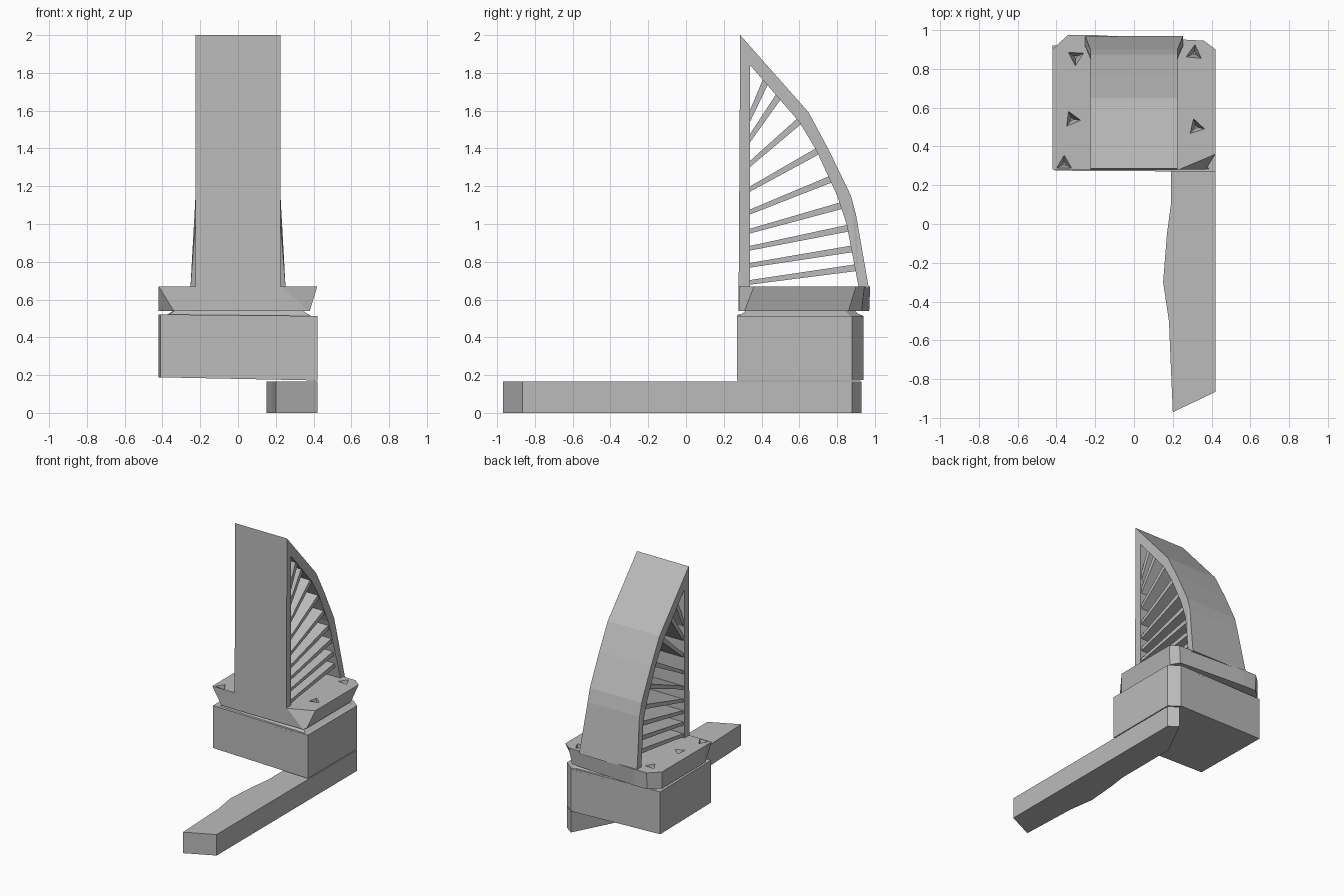
import bpy, bmesh
from mathutils import Vector

cube = bpy.data.objects.get("Cube")
if cube:
    bpy.data.objects.remove(cube)

grey = bpy.data.materials.new("plain grey")
grey.use_nodes = True
grey.diffuse_color = (0.5, 0.5, 0.5, 1)
grey.node_tree.nodes["Principled BSDF"].inputs["Base Color"].default_value = grey.diffuse_color


def loft(name, lower, upper):
    """Solid between two matching loops of 3D points."""
    bm = bmesh.new()
    a = [bm.verts.new(p) for p in lower]
    b = [bm.verts.new(p) for p in upper]
    n = len(a)
    bm.faces.new(a)
    bm.faces.new(b)
    for i in range(n):
        bm.faces.new((a[i], a[(i + 1) % n], b[(i + 1) % n], b[i]))
    bmesh.ops.triangulate(bm, faces=[f for f in bm.faces if len(f.verts) > 4])
    bmesh.ops.recalc_face_normals(bm, faces=bm.faces)
    mesh = bpy.data.meshes.new(name)
    bm.to_mesh(mesh)
    bm.free()
    mesh.materials.append(grey)
    ob = bpy.data.objects.new(name, mesh)
    bpy.context.collection.objects.link(ob)
    return ob


def slab(name, outline, z0, z1):
    return loft(name, [(x, y, z0) for x, y in outline], [(x, y, z1) for x, y in outline])


def across(name, profile, half=0.225):
    """Extrude a y-z profile across the width."""
    return loft(name, [(-half, y, z) for y, z in profile], [(half, y, z) for y, z in profile])


# Long arm that runs back under the body
slab("arm", [(0.2, -0.97), (0.42, -0.865), (0.42, 0.88), (0.35, 0.93), (0.19, 0.62),
             (0.19, 0.1), (0.17, -0.05), (0.15, -0.3), (0.18, -0.5)], 0, 0.165)

# Body block with a cut back corner and a slightly sloping underside
plan = [(-0.41, 0.275), (0.42, 0.27), (0.42, 0.88), (0.34, 0.94), (-0.42, 0.92)]
loft("body", [(x, y, 0.18 - 0.02 * x) for x, y in plan],
     [(x, y, 0.517 - 0.01 * x) for x, y in plan])

# Low cap and neck closing the gap below the collar
loft("neck", [(x * 0.97, y, 0.5) for x, y in plan],
     [(x * 0.8, 0.6 + (y - 0.6) * 0.85, 0.545) for x, y in plan])

# Collar with flared corners
low = [(-0.34, 0.28), (0.37, 0.28), (0.38, 0.31), (0.38, 0.86), (0.34, 0.93),
       (-0.23, 0.97), (-0.34, 0.97), (-0.42, 0.9), (-0.42, 0.36)]
top = [(-0.42, 0.28), (0.23, 0.28), (0.42, 0.36), (0.42, 0.9), (0.36, 0.945),
       (-0.23, 0.975), (-0.34, 0.975), (-0.42, 0.9), (-0.42, 0.36)]
collar = loft("collar", [(x, y, 0.54) for x, y in low], [(x, y, 0.67) for x, y in top])

# Small three-sided pits in the collar top
for x, y, turn in ((0.32, 0.5, 0.3), (-0.32, 0.54, 2.5), (-0.3, 0.86, 1), (0.31, 0.88, 2), (-0.36, 0.31, 0)):
    bpy.ops.mesh.primitive_cone_add(vertices=3, radius1=0.01, radius2=0.06, depth=0.1,
                                    location=(x, y, 0.65), rotation=(0, 0, turn))
    cutter = bpy.context.object
    cutter.data.materials.append(grey)
    cut = collar.modifiers.new("pit", 'BOOLEAN')
    cut.operation = 'DIFFERENCE'
    cut.solver = 'EXACT'
    cut.object = cutter
    bpy.context.view_layer.objects.active = collar
    bpy.ops.object.modifier_apply(modifier=cut.name)
    bpy.data.objects.remove(cutter)

# Upright front plate
across("front_plate", [(0.278, 0.54), (0.34, 0.54), (0.34, 1.9), (0.287, 2.0)])

# Bowed back shell, a little wider at its foot
outer = [(0.287, 2.0), (0.65, 1.59), (0.757, 1.39), (0.873, 1.15), (0.9, 1.05), (0.968, 0.66)]
inner = [(0.34, 1.84), (0.6, 1.54), (0.69, 1.39), (0.8, 1.15), (0.85, 1.0), (0.915, 0.66)]
shell = across("back_shell", outer + inner[::-1])
for v in shell.data.vertices:
    if v.co.z < 0.7:
        v.co.x *= 1.12

# Tapered slats fanning from the plate to the shell
starts = [1.55, 1.44, 1.31, 1.18, 1.06, 0.96, 0.87, 0.78, 0.69]
ends = [1.76, 1.68, 1.55, 1.39, 1.24, 1.1, 0.98, 0.87, 0.77]


def shell_y(z):
    """Depth of the shell's inner surface at a height."""
    for (y0, z0), (y1, z1) in zip(inner, inner[1:]):
        if z1 <= z <= z0:
            return y0 + (y1 - y0) * (z0 - z) / (z0 - z1)


for i, (a, b) in enumerate(zip(starts, ends)):
    near, far = Vector((0.33, a)), Vector((shell_y(b) + 0.015, b))
    side = (far - near).normalized()
    side = Vector((-side.y, side.x))
    across(f"slat_{i + 1}", [near - side * 0.012, far - side * 0.018,
                             far + side * 0.018, near + side * 0.012], 0.215)
